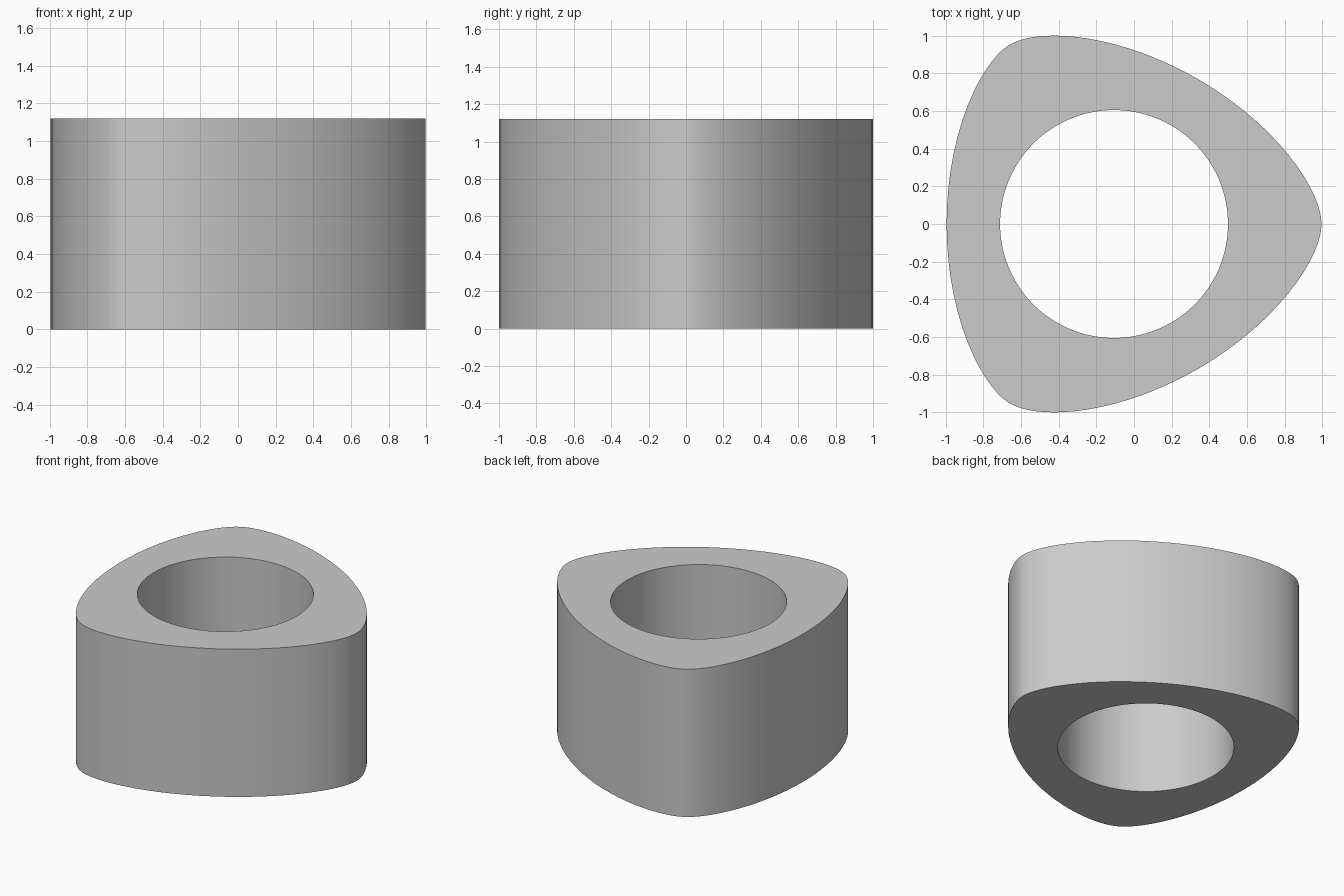
import bpy, bmesh
from math import sin, cos, pi, radians

cube = bpy.data.objects.get("Cube")
if cube:
    bpy.data.objects.remove(cube)

SEGMENTS = 120
HEIGHT = 1.12
CENTRE_X = -0.106
HOLE_RADIUS = 0.605


def lobed_point(a):
    """Three-lobed curve of nearly constant width, from its support function."""
    h = 0.9975 + 0.106 * cos(3 * a) - 0.0025 * cos(6 * a)
    dh = -0.318 * sin(3 * a) + 0.015 * sin(6 * a)
    return CENTRE_X + h * cos(a) - dh * sin(a), h * sin(a) + dh * cos(a)


def hole_point(a):
    return CENTRE_X + HOLE_RADIUS * cos(a), HOLE_RADIUS * sin(a)


def ring(bm, curve, z):
    return [bm.verts.new((*curve(2 * pi * i / SEGMENTS), z)) for i in range(SEGMENTS)]


# Rings of the cross-section: outer bottom, outer top, hole top, hole bottom
bm = bmesh.new()
rings = [ring(bm, lobed_point, 0), ring(bm, lobed_point, HEIGHT),
         ring(bm, hole_point, HEIGHT), ring(bm, hole_point, 0)]

# Outer wall, top face, hole wall and bottom face
for k, lower in enumerate(rings):
    upper = rings[(k + 1) % len(rings)]
    for i in range(SEGMENTS):
        j = (i + 1) % SEGMENTS
        bm.faces.new((lower[i], lower[j], upper[j], upper[i]))
bmesh.ops.recalc_face_normals(bm, faces=bm.faces)

mesh = bpy.data.meshes.new("lobed_sleeve")
bm.to_mesh(mesh)
bm.free()
sleeve = bpy.data.objects.new("lobed_sleeve", mesh)
bpy.context.collection.objects.link(sleeve)

# Plain grey
grey = bpy.data.materials.new("light_grey")
grey.use_nodes = True
colour = (0.6, 0.6, 0.6, 1)
grey.diffuse_color = colour
grey.node_tree.nodes["Principled BSDF"].inputs["Base Color"].default_value = colour
mesh.materials.append(grey)

# Smooth walls with sharp rims
bpy.ops.object.select_all(action="DESELECT")
sleeve.select_set(True)
bpy.context.view_layer.objects.active = sleeve
bpy.ops.object.shade_smooth_by_angle(angle=radians(30))
